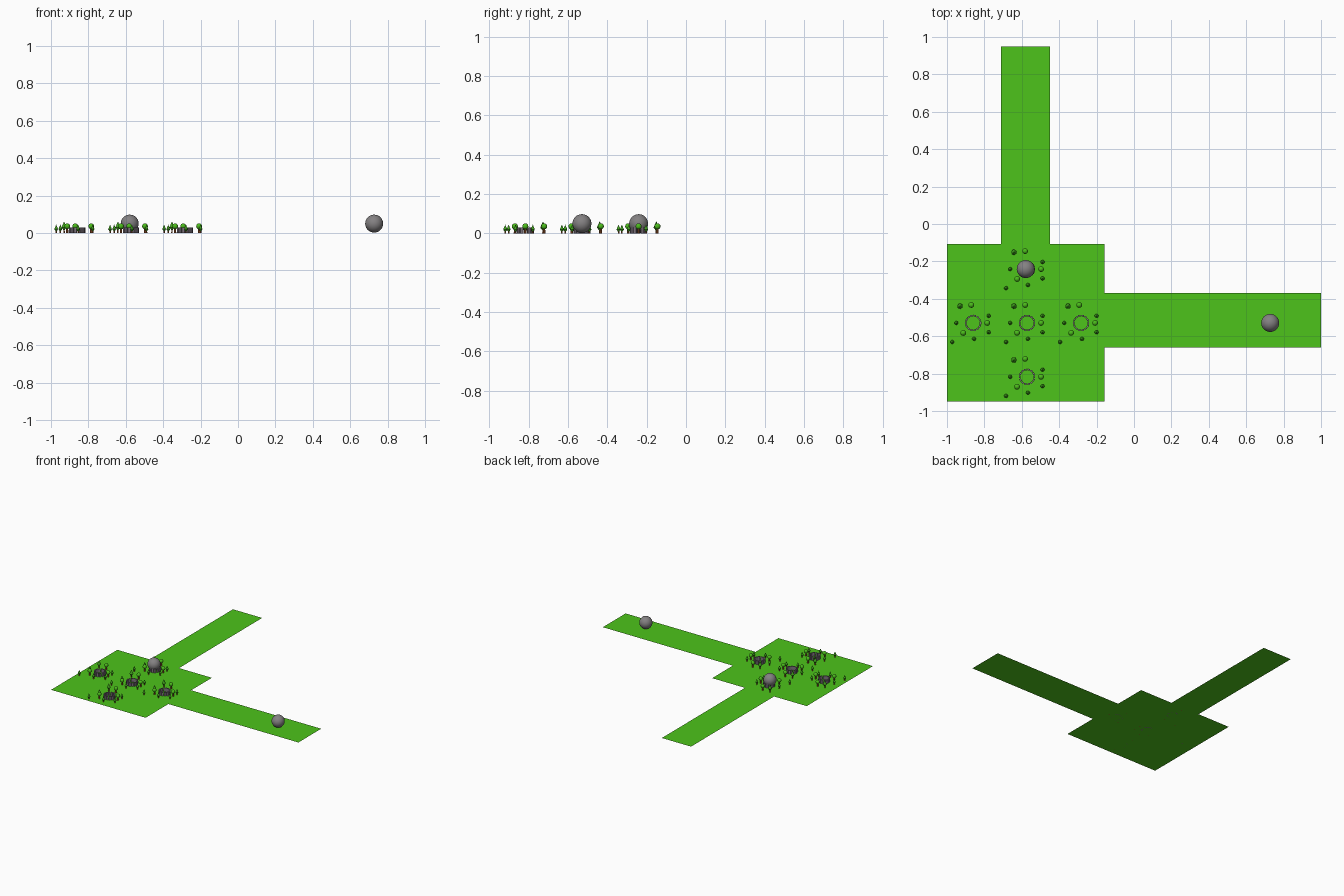
import bpy, bmesh, math
from mathutils import Matrix

if "Cube" in bpy.data.objects:
    bpy.data.objects.remove(bpy.data.objects["Cube"])


def material(name, rgb):
    m = bpy.data.materials.new(name)
    m.diffuse_color = (*rgb, 1)
    m.use_nodes = True
    m.node_tree.nodes["Principled BSDF"].inputs["Base Color"].default_value = m.diffuse_color
    return m


GRASS = material("grass green", (0.074, 0.55, 0.011))
STONE = material("boulder grey", (0.23, 0.22, 0.225))
DARK = material("ring stone grey", (0.20, 0.165, 0.20))
LEAF = material("leaf green", (0.07, 0.50, 0.011))
PINE = material("pine green", (0.05, 0.36, 0.011))
BARK = material("bark brown", (0.36, 0.10, 0.025))


def finish(bm, name, mat, smooth=False):
    mesh = bpy.data.meshes.new(name)
    for f in bm.faces:
        f.smooth = smooth
    bm.to_mesh(mesh)
    bm.free()
    mesh.materials.append(mat)
    ob = bpy.data.objects.new(name, mesh)
    bpy.context.collection.objects.link(ob)
    return ob


def add_cone(bm, x, y, z0, z1, r0, r1, sides):
    bmesh.ops.create_cone(bm, cap_ends=True, segments=sides, radius1=r0, radius2=r1,
                          depth=z1 - z0, matrix=Matrix.Translation((x, y, (z0 + z1) / 2)))


# Flat ground: square field with a north and an east strip
bm = bmesh.new()
for x0, x1, y0, y1 in [(-1, -0.158, -0.95, -0.107),
                       (-0.71, -0.45, -0.107, 0.95),
                       (-0.158, 1, -0.66, -0.37)]:
    bm.faces.new([bm.verts.new(p) for p in
                  [(x0, y0, 0), (x1, y0, 0), (x1, y1, 0), (x0, y1, 0)]])
finish(bm, "ground", GRASS)

# Two boulders
for name, x, y in [("east_boulder", 0.728, -0.529), ("north_boulder", -0.579, -0.241)]:
    bm = bmesh.new()
    bmesh.ops.create_uvsphere(bm, u_segments=32, v_segments=16, radius=0.048,
                              matrix=Matrix.Translation((x, y, 0.05)))
    finish(bm, name, STONE, True)

# Plan positions of the trees around each stone ring
ROUND = [(-0.01, 0.096), (0.075, 0.0), (-0.053, -0.053)]
TALL = [(-0.07, 0.09)]
SMALL = [(-0.09, 0.0), (0.083, 0.038), (0.083, -0.05), (-0.112, -0.102), (0.005, -0.085)]

# Five groves, each with a ring of standing stones
for cx, cy in [(-0.86, -0.529), (-0.572, -0.529), (-0.283, -0.529),
               (-0.572, -0.817), (-0.572, -0.241)]:
    stones, trunks, crowns, pines = [bmesh.new() for _ in range(4)]
    for i in range(14):
        turn = Matrix.Rotation(math.tau * i / 14, 4, 'Z')
        bmesh.ops.create_cube(stones, size=1, matrix=Matrix.Translation((cx, cy, 0.0145)) @ turn
                              @ Matrix.Translation((0.039, 0, 0))
                              @ Matrix.Diagonal((0.009, 0.014, 0.029, 1)))
    for dx, dy in ROUND:
        add_cone(trunks, cx + dx, cy + dy, 0, 0.028, 0.006, 0.005, 8)
        bmesh.ops.create_uvsphere(crowns, u_segments=12, v_segments=8, radius=0.0155,
                                  matrix=Matrix.Translation((cx + dx, cy + dy, 0.036)))
    # Pines are double cones: short lower taper, long upper point
    for spots, base, mid, top, r in [(TALL, 0.014, 0.03, 0.062, 0.0145),
                                     (SMALL, 0.008, 0.02, 0.045, 0.0105)]:
        for dx, dy in spots:
            add_cone(trunks, cx + dx, cy + dy, 0, base + 0.006, 0.004, 0.0035, 8)
            add_cone(pines, cx + dx, cy + dy, base, mid, 0.002, r, 10)
            add_cone(pines, cx + dx, cy + dy, mid, top, r, 0, 10)
    finish(stones, "stone_ring", DARK)
    finish(trunks, "tree_trunks", BARK)
    finish(crowns, "round_tree_crowns", LEAF, True)
    finish(pines, "pine_crowns", PINE)
